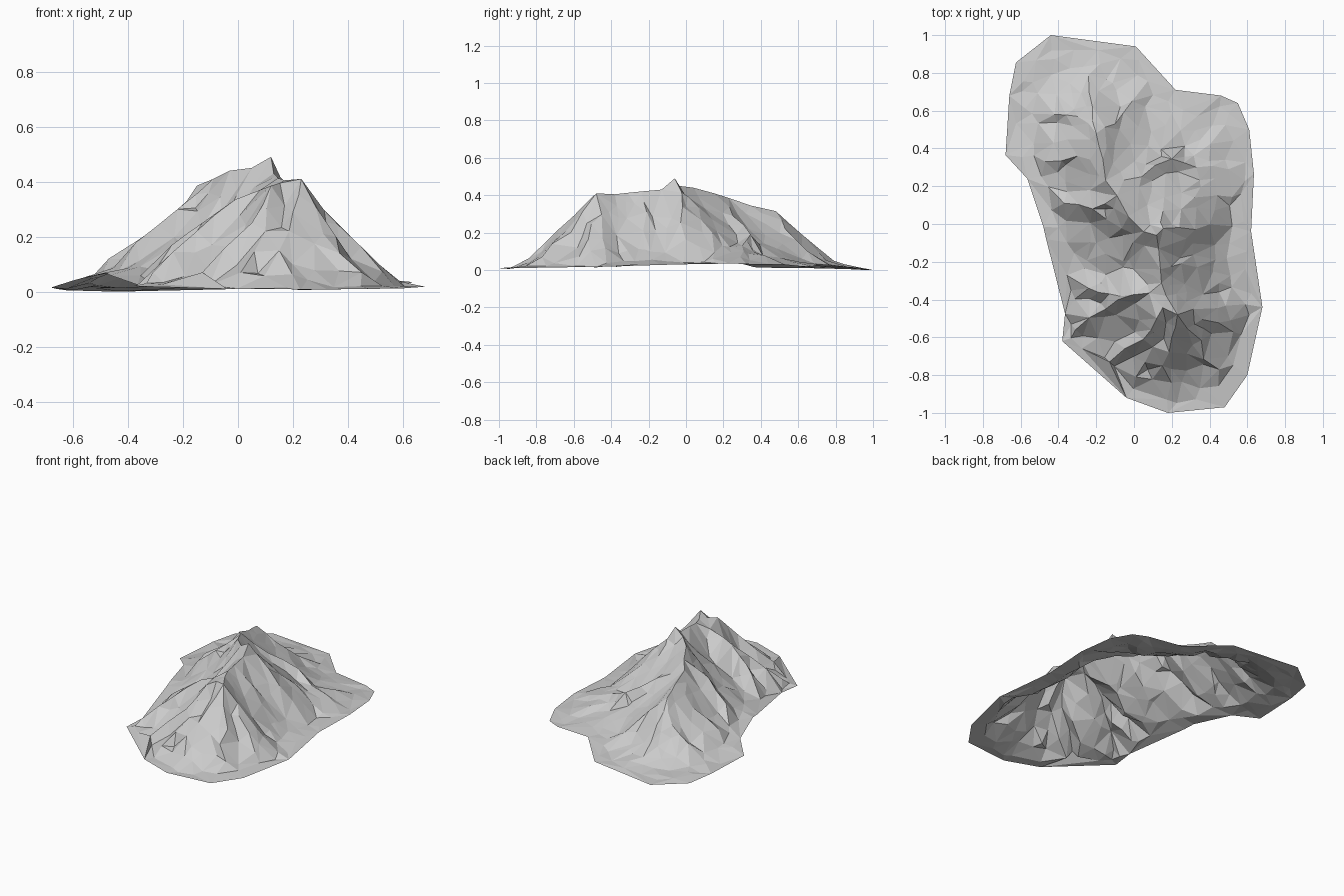
import bpy, random
from mathutils import Vector
from mathutils.geometry import delaunay_2d_cdt, intersect_point_line

if "Cube" in bpy.data.objects:
    bpy.data.objects.remove(bpy.data.objects["Cube"])

random.seed(4)

# Foot of the mountain, clockwise from the north tip
OUTLINE = [(-.44, 1, 0), (.01, .94, .01), (.22, .71, .03), (.46, .68, .02), (.55, .64, .02),
           (.61, .5, .03), (.635, .265, .035), (.62, -.04, .03), (.68, -.44, .018),
           (.6, -.8, .012), (.48, -.97, .01), (.18, -1, .01), (-.04, -.92, .01),
           (-.38, -.62, .02), (-.365, -.475, .025), (-.465, -.08, .06), (-.48, -.015, .07),
           (-.565, .24, .05), (-.68, .365, .015), (-.66, .68, .01), (-.625, .855, .005)]

# Main crest from north to south
CREST = [(-.24, .79, .05), (-.22, .62, .19), (-.2, .48, .315), (-.165, .345, .345),
         (-.15, .23, .385), (-.09, .15, .41), (-.03, .04, .44), (.05, -.04, .45),
         (.12, -.06, .49), (.13, -.13, .43), (.14, -.24, .42), (.17, -.38, .405),
         (.23, -.48, .41)]

# Spurs falling from the crest: west, south, east and north sides
WEST = [[(-.2, .48, .315), (-.3, .57, .19), (-.42, .58, .11)],
        [(-.165, .345, .345), (-.3, .36, .23), (-.47, .33, .12)],
        [(-.09, .15, .41), (-.22, .08, .30), (-.37, .11, .18)],
        [(.05, -.04, .45), (-.06, -.06, .29), (-.2, -.1, .17)],
        [(.17, -.38, .405), (-.01, -.375, .335), (-.15, -.45, .22), (-.31, -.56, .07)],
        [(-.01, -.375, .335), (-.13, -.37, .25), (-.24, -.34, .17)]]
SOUTH = [[(.17, -.38, .405), (.12, -.5, .385), (.05, -.61, .25), (-.13, -.73, .07)],
         [(.12, -.5, .385), (.1, -.65, .22), (.01, -.81, .07)],
         [(.23, -.48, .41), (.2, -.6, .29), (.15, -.75, .15)],
         [(.23, -.48, .41), (.31, -.64, .21), (.45, -.77, .07)],
         [(.23, -.48, .41), (.32, -.53, .25), (.41, -.58, .12)]]
EAST = [[(.17, -.38, .405), (.28, -.36, .28), (.45, -.36, .09)],
        [(.14, -.24, .42), (.25, -.21, .31), (.42, -.22, .11)],
        [(.12, -.06, .49), (.2, 0, .34), (.32, .14, .2)],
        [(-.03, .04, .44), (.07, .1, .33), (.16, .14, .27)],
        [(-.15, .23, .385), (.04, .25, .29), (.2, .345, .19), (.33, .3, .13), (.5, .29, .07)],
        [(-.2, .48, .315), (-.1, .53, .22), (-.01, .65, .1)]]
SPURS = [CREST] + WEST + SOUTH + EAST


def flat(p):
    return Vector((p[0], p[1]))


def nearest(p, line, closed=False):
    """Distance to a polyline and the height there."""
    best = (9, 0)
    pairs = list(zip(line, line[1:])) + ([(line[-1], line[0])] if closed else [])
    for a, b in pairs:
        q, t = intersect_point_line(p, flat(a), flat(b))
        t = min(max(t, 0), 1)
        d = (p - flat(a).lerp(flat(b), t)).length
        best = min(best, (d, a[2] + (b[2] - a[2]) * t))
    return best


def inside(p):
    hit = False
    for a, b in zip(OUTLINE, OUTLINE[1:] + OUTLINE[:1]):
        if (a[1] > p.y) != (b[1] > p.y):
            hit ^= p.x < a[0] + (b[0] - a[0]) * (p.y - a[1]) / (b[1] - a[1])
    return hit


def gully_height(p):
    """Concave slope between crest and foot, never far below the nearby spurs."""
    dc, zc = nearest(p, CREST)
    do, zo = nearest(p, OUTLINE, True)
    t = do / (do + dc + 1e-6)
    power = 1.75
    if p.x > .2:                       # the east face is steeper
        power = 2.2 if p.y < .1 else 1.9
    z = zo + max(zc - zo, 0) * t ** power
    for spur in SPURS:
        d, zs = nearest(p, spur)
        z = max(z, zs - .02 - 1.05 * d)
    return z


points, heights, edges = [], [], []


def add(p, z):
    for i, q in enumerate(points):
        if (q - p).length < 1e-4:
            return i
    points.append(p)
    heights.append(z)
    return len(points) - 1


def add_line(line, closed=False):
    ids = [add(flat(p), p[2]) for p in line]
    edges.extend(zip(ids, ids[1:]))
    if closed:
        edges.append((ids[-1], ids[0]))


add_line(OUTLINE, True)
for spur in SPURS:
    # A jittered midpoint per span keeps the ridges rugged
    line = [spur[0]]
    for a, b in zip(spur, spur[1:]):
        a, b = Vector(a), Vector(b)
        if (b - a).length > .13:
            side = Vector((a.y - b.y, b.x - a.x, 0)) * random.uniform(-.1, .1)
            line.append(tuple((a + b) / 2 + side))
        line.append(tuple(b))
    add_line(line)

# Gully and apron points scattered on a jittered grid
STEP = .085
for i in range(-9, 10):
    for j in range(-12, 13):
        p = Vector((i + random.uniform(-.35, .35), j + random.uniform(-.35, .35))) * STEP
        if not inside(p) or nearest(p, OUTLINE, True)[0] < .035:
            continue
        if min(nearest(p, s)[0] for s in SPURS) < .03:
            continue
        add(p, gully_height(p) + random.uniform(-.008, .008))

# Triangulate and keep the part within the foot line
verts, _, tris, origin, _, _ = delaunay_2d_cdt(points, edges, [], 0, 1e-5)
coords = [(v.x, v.y, max(0, heights[o[0]] if o else gully_height(v) + .02))
          for v, o in zip(verts, origin)]
faces = []
for t in tris:
    a, b, c = (verts[k] for k in t)
    if inside((a + b + c) / 3):
        ccw = (b - a).cross(c - a) > 0
        faces.append(tuple(t) if ccw else tuple(reversed(t)))

mesh = bpy.data.meshes.new("mountain")
mesh.from_pydata(coords, [], faces)
mesh.update()
mountain = bpy.data.objects.new("mountain", mesh)
bpy.context.collection.objects.link(mountain)
